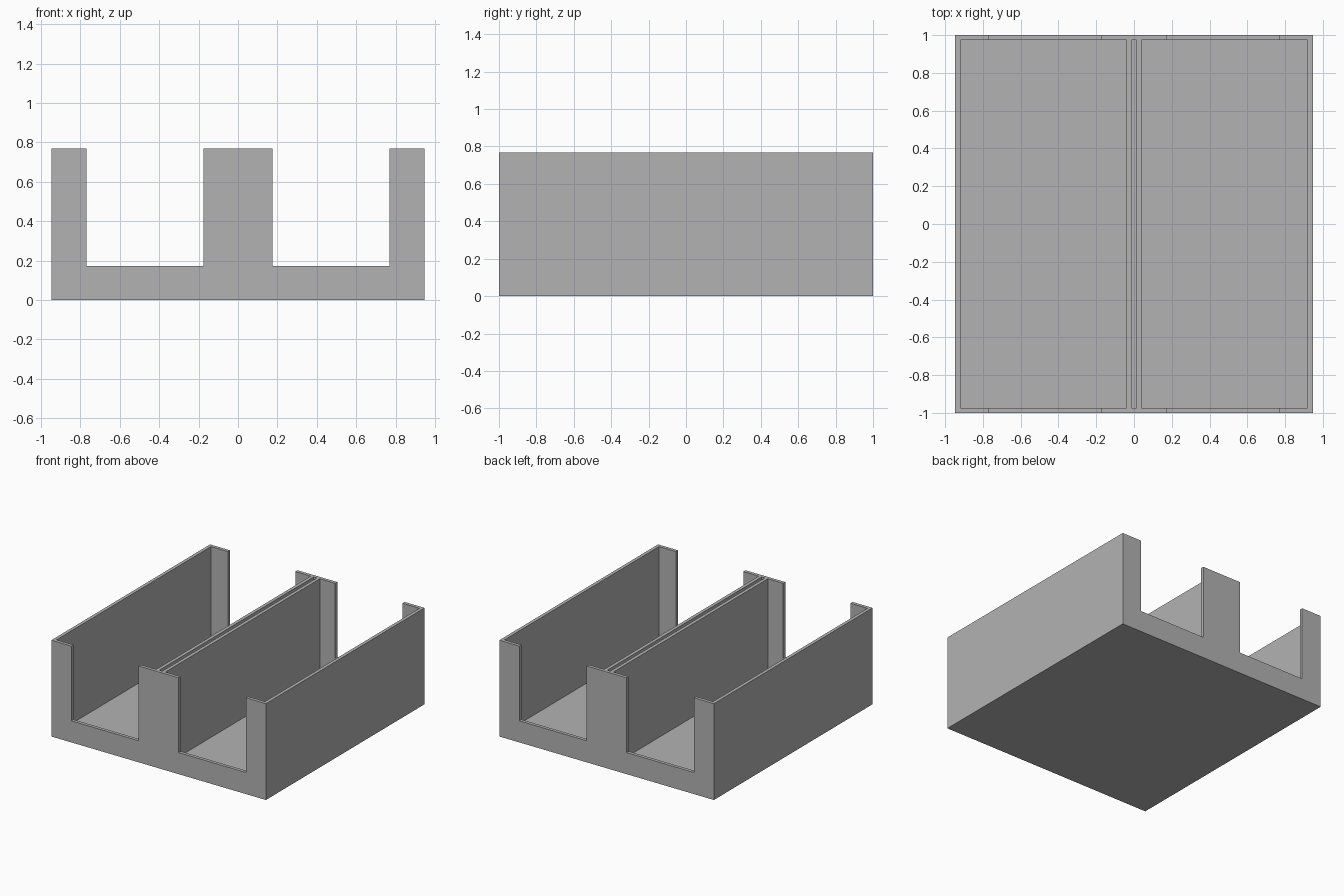
import bpy
import bmesh
from mathutils import Matrix, Vector

old = bpy.data.objects.get("Cube")
if old:
    bpy.data.objects.remove(old, do_unlink=True)

WIDTH, DEPTH, HEIGHT = 1.893, 2.0, 0.768
WALL = 0.027
HALF_X, HALF_Y = WIDTH / 2, DEPTH / 2
GAP = WALL / 2              # half width of the slot between the dividers
BAY_IN = GAP + WALL         # bay side of each divider
NOTCH_IN, NOTCH_OUT, NOTCH_Z = 0.176, 0.77, 0.172
ABOVE = HEIGHT + 0.2

grey = bpy.data.materials.new("grey plastic")
grey.use_nodes = True
colour = (0.45, 0.45, 0.45, 1)
grey.diffuse_color = colour
grey.node_tree.nodes["Principled BSDF"].inputs["Base Color"].default_value = colour


def box(name, low, high):
    """Axis-aligned box between two corners."""
    low, high = Vector(low), Vector(high)
    bm = bmesh.new()
    bmesh.ops.create_cube(bm, size=1, matrix=Matrix.Translation((low + high) / 2)
                          @ Matrix.Diagonal((*(high - low), 1)))
    mesh = bpy.data.meshes.new(name)
    bm.to_mesh(mesh)
    bm.free()
    mesh.materials.append(grey)
    obj = bpy.data.objects.new(name, mesh)
    bpy.context.collection.objects.link(obj)
    return obj


def carve(target, x0, x1, y, z):
    """Cut an open-topped pocket out of the target."""
    cutter = box("cutter", (x0, -y, z), (x1, y, ABOVE))
    cutter.hide_render = True
    mod = target.modifiers.new("pocket", 'BOOLEAN')
    mod.operation = 'DIFFERENCE'
    mod.solver = 'EXACT'
    mod.object = cutter
    bpy.context.view_layer.objects.active = target
    bpy.ops.object.modifier_apply(modifier=mod.name)
    bpy.data.objects.remove(cutter, do_unlink=True)


# Solid block that becomes the two-bay tray
tray = box("two_bay_tray", (-HALF_X, -HALF_Y, 0), (HALF_X, HALF_Y, HEIGHT))

# Narrow slot between the two dividers
carve(tray, -GAP, GAP, HALF_Y - WALL, WALL)

for side in (-1, 1):
    # Storage bay
    x0, x1 = sorted((side * BAY_IN, side * (HALF_X - WALL)))
    carve(tray, x0, x1, HALF_Y - WALL, WALL)
    # Access notches through the front and back walls
    x0, x1 = sorted((side * NOTCH_IN, side * NOTCH_OUT))
    carve(tray, x0, x1, HALF_Y + 0.1, NOTCH_Z)
